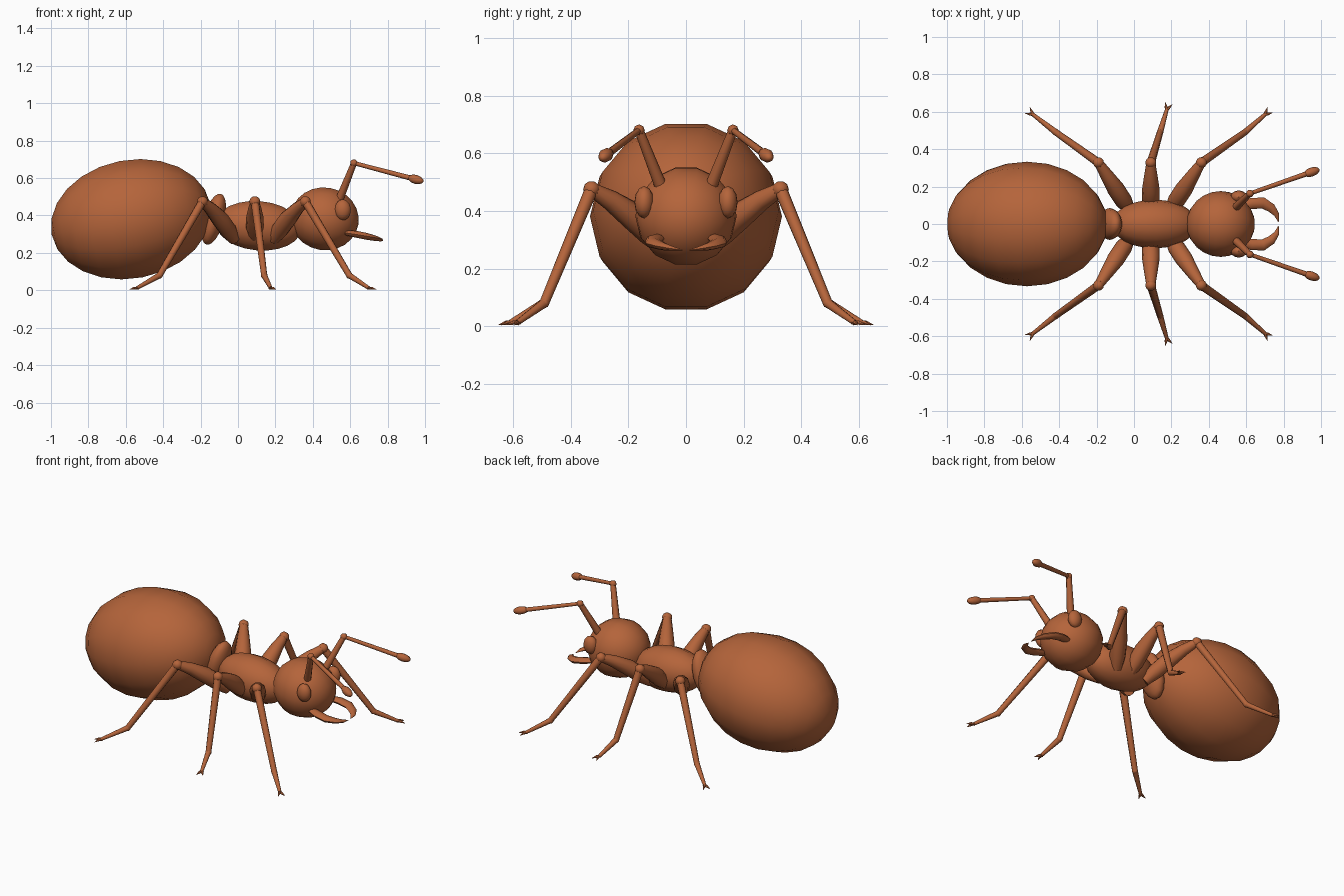
import bpy, bmesh, math
from mathutils import Vector, Matrix

cube = bpy.data.objects.get("Cube")
if cube:
    bpy.data.objects.remove(cube, do_unlink=True)

COLOUR = (0.46, 0.128, 0.043, 1)
brown = bpy.data.materials.new("rust_brown")
brown.use_nodes = True
brown.diffuse_color = COLOUR
bsdf = brown.node_tree.nodes["Principled BSDF"]
bsdf.inputs["Base Color"].default_value = COLOUR
bsdf.inputs["Roughness"].default_value = 0.7


def finish(bm, name, mirror=False):
    bmesh.ops.recalc_face_normals(bm, faces=bm.faces)
    mesh = bpy.data.meshes.new(name)
    bm.to_mesh(mesh)
    bm.free()
    mesh.materials.append(brown)
    ob = bpy.data.objects.new(name, mesh)
    bpy.context.collection.objects.link(ob)
    if mirror:
        mod = ob.modifiers.new("Mirror", 'MIRROR')
        mod.use_axis = (False, True, False)
        mod.use_mirror_merge = False
    bpy.ops.object.select_all(action='DESELECT')
    ob.select_set(True)
    bpy.context.view_layer.objects.active = ob
    bpy.ops.object.shade_smooth_by_angle(angle=math.radians(45))
    return ob


def add_ball(bm, centre, size, tilt=0, segs=14, rings=12, axis=None):
    """Ellipsoid with its poles along x, or along the given axis."""
    if axis:
        turn = Vector(axis).to_track_quat('X', 'Z').to_matrix().to_4x4()
    else:
        turn = Matrix.Rotation(math.radians(tilt), 4, 'Y')
    m = (Matrix.Translation(centre) @ turn @ Matrix.Diagonal((*size, 1))
         @ Matrix.Rotation(math.pi / 2, 4, 'Y'))
    bmesh.ops.create_uvsphere(bm, u_segments=segs, v_segments=rings, radius=1, matrix=m)


def add_tube(bm, points, radii, sides=8, flat=1.0):
    """Round tube through points; flat squeezes its height."""
    pts = [Vector(p) for p in points]
    rings = []
    for i, p in enumerate(pts):
        d = (pts[min(i + 1, len(pts) - 1)] - pts[max(i - 1, 0)]).normalized()
        side = d.cross(Vector((0, 0, 1))).normalized()
        up = side.cross(d)
        rings.append([bm.verts.new(p + radii[i] * (math.cos(a) * side + flat * math.sin(a) * up))
                      for a in (2 * math.pi * k / sides for k in range(sides))])
    for a, b in zip(rings, rings[1:]):
        for k in range(sides):
            n = (k + 1) % sides
            bm.faces.new((a[k], a[n], b[n], b[k]))
    bm.faces.new(rings[0])
    bm.faces.new(rings[-1])


# Body segments
for name, centre, size, tilt in (
        ("abdomen", (-0.572, 0, 0.38), (0.432, 0.333, 0.325), -11),
        ("waist_node", (-0.13, 0, 0.38), (0.055, 0.085, 0.145), 16),
        ("thorax", (0.11, 0, 0.345), (0.23, 0.13, 0.135), 5),
        ("head", (0.463, 0, 0.382), (0.183, 0.176, 0.172), 10)):
    bm = bmesh.new()
    add_ball(bm, centre, size, tilt)
    finish(bm, name)

# Eyes
bm = bmesh.new()
add_ball(bm, (0.56, 0.145, 0.43), (0.043, 0.034, 0.056), 0, 12, 10)
finish(bm, "eyes", True)

# Mandibles
bm = bmesh.new()
add_tube(bm, [(0.56, 0.09, 0.31), (0.63, 0.11, 0.3), (0.69, 0.112, 0.288),
              (0.735, 0.085, 0.278), (0.763, 0.05, 0.27), (0.772, 0.012, 0.264)],
         [0.022, 0.03, 0.03, 0.024, 0.014, 0.002], 8, 0.6)
finish(bm, "mandibles", True)

# Antennae
base, elbow, tip = Vector((0.54, 0.085, 0.48)), Vector((0.62, 0.163, 0.68)), Vector((0.95, 0.278, 0.593))
bm = bmesh.new()
add_tube(bm, [base, elbow], [0.022, 0.016])
add_ball(bm, elbow, (0.02,) * 3, 0, 8, 6)
add_tube(bm, [elbow, tip], [0.011, 0.014])
add_ball(bm, tip, (0.045, 0.024, 0.024), 0, 8, 8, tip - elbow)
finish(bm, "antennae", True)


# Legs: hip, knee, ankle and foot in order
def leg(name, hip, knee, ankle, foot):
    hip, knee, ankle, foot = map(Vector, (hip, knee, ankle, foot))
    bm = bmesh.new()
    steps = [0, 0.2, 0.45, 0.75, 1]
    thigh = [hip.lerp(knee, t) + Vector((0, 0, 0.02 * math.sin(math.pi * t))) for t in steps]
    add_tube(bm, thigh, [0.03, 0.046, 0.047, 0.035, 0.024], 10)
    add_ball(bm, knee, (0.029,) * 3, 0, 10, 8)
    add_tube(bm, [knee, ankle], [0.023, 0.017])
    add_ball(bm, ankle, (0.018,) * 3, 0, 8, 6)
    add_tube(bm, [ankle, foot], [0.017, 0.01])
    # Two splayed claws
    ahead = foot - ankle
    ahead.z = 0
    ahead.normalize()
    for turn in (-0.5, 0.5):
        d = Matrix.Rotation(turn, 3, 'Z') @ ahead
        end = foot + 0.042 * d
        end.z = 0.004
        add_tube(bm, [foot - 0.01 * d, foot + 0.015 * d, end], [0.008, 0.008, 0.001], 6)
    finish(bm, name, True)


leg("front_legs", (0.19, 0.07, 0.27), (0.36, 0.328, 0.475), (0.595, 0.492, 0.08), (0.7, 0.585, 0.012))
leg("middle_legs", (0.09, 0.07, 0.28), (0.09, 0.328, 0.475), (0.14, 0.492, 0.08), (0.175, 0.61, 0.012))
leg("hind_legs", (-0.02, 0.07, 0.27), (-0.19, 0.328, 0.475), (-0.42, 0.492, 0.08), (-0.54, 0.585, 0.012))
